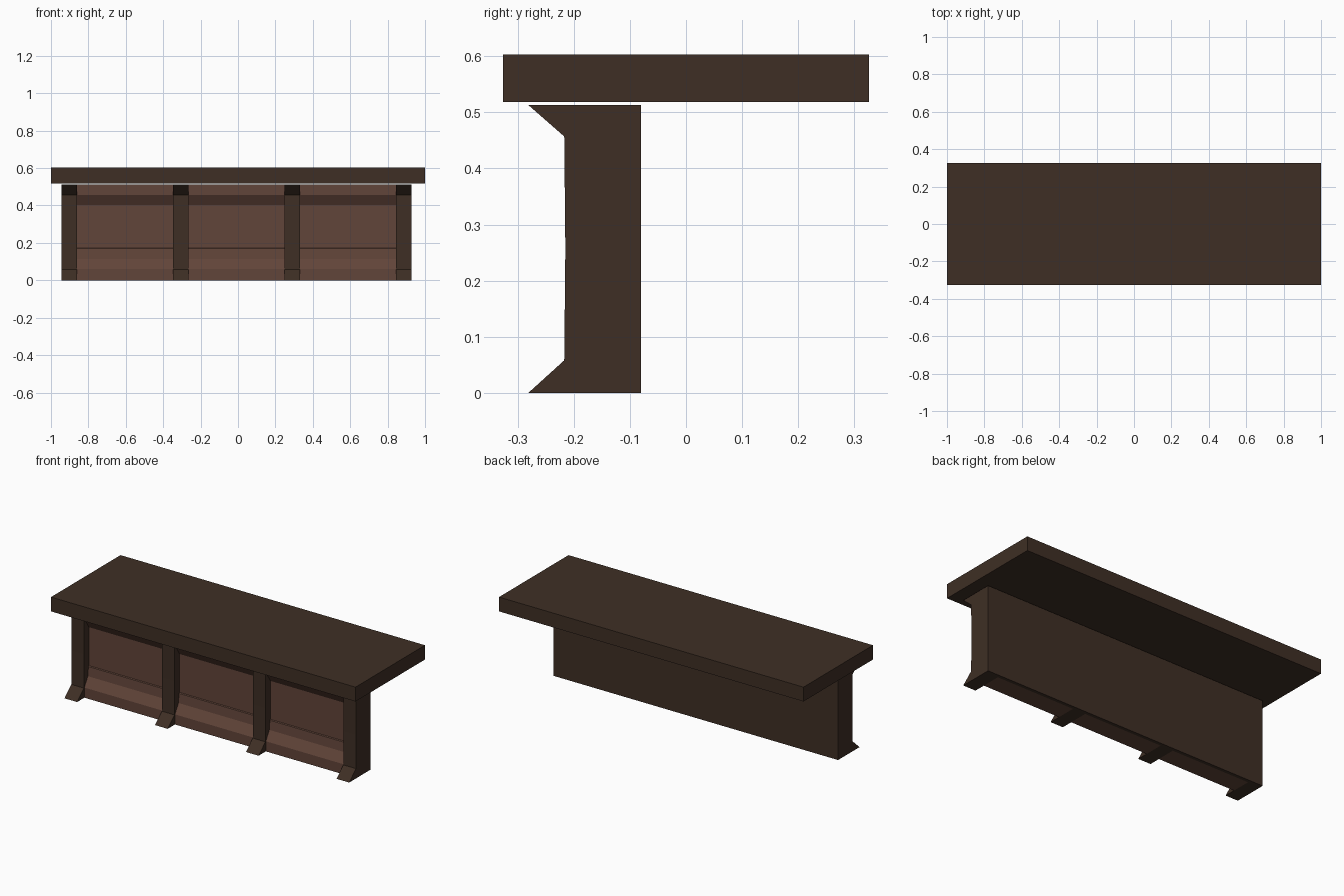
import bpy, bmesh

if "Cube" in bpy.data.objects:
    bpy.data.objects.remove(bpy.data.objects["Cube"])


def material(name, rgb):
    m = bpy.data.materials.new(name)
    m.diffuse_color = (*rgb, 1.0)
    m.use_nodes = True
    m.node_tree.nodes["Principled BSDF"].inputs["Base Color"].default_value = m.diffuse_color
    return m


DARK = material("dark_wood", (0.049, 0.028, 0.018))
PANEL = material("reddish_brown_wood", (0.120, 0.058, 0.041))


def extrude_profile(name, profile, x0, x1, mat):
    """Extrude a closed (y, z) outline along x from x0 to x1."""
    bm = bmesh.new()
    face = bm.faces.new([bm.verts.new((x0, y, z)) for y, z in profile])
    res = bmesh.ops.extrude_face_region(bm, geom=[face])
    moved = [g for g in res["geom"] if isinstance(g, bmesh.types.BMVert)]
    bmesh.ops.translate(bm, verts=moved, vec=(x1 - x0, 0, 0))
    bmesh.ops.recalc_face_normals(bm, faces=bm.faces)
    me = bpy.data.meshes.new(name)
    bm.to_mesh(me)
    bm.free()
    me.materials.append(mat)
    ob = bpy.data.objects.new(name, me)
    bpy.context.collection.objects.link(ob)
    return ob


def rect(y0, y1, z0, z1):
    return [(y0, z0), (y1, z0), (y1, z1), (y0, z1)]


H = 0.513       # height of the base under the small gap
BACK = -0.10    # front of the back board

# Counter top slab, floating just above the base
extrude_profile("counter_top", rect(-0.326, 0.326, 0.518, 0.603), -1, 1, DARK)

# Full width back board
extrude_profile("back_board", rect(BACK, -0.08, 0, H), -0.943, 0.927, DARK)

# Four posts with flared foot and flared head
post = [(BACK, 0), (-0.281, 0), (-0.217, 0.058), (-0.215, 0.257),
        (-0.217, 0.457), (-0.281, H), (BACK, H)]
spans = [(-0.943, -0.86), (-0.348, -0.265), (0.249, 0.332), (0.844, 0.927)]
for i, (a, b) in enumerate(spans):
    extrude_profile(f"post_{i + 1}", post, a, b, DARK)

# Recessed panels with skirting, thin ledge and cornice, one per bay
panel = [(BACK, 0), (-0.213, 0), (-0.213, 0.06), (-0.180, 0.115),
         (-0.175, 0.17), (-0.170, 0.174), (-0.170, 0.402),
         (-0.205, 0.457), (-0.205, H), (BACK, H)]
for i in range(3):
    extrude_profile(f"front_panel_{i + 1}", panel, spans[i][1], spans[i + 1][0], PANEL)
